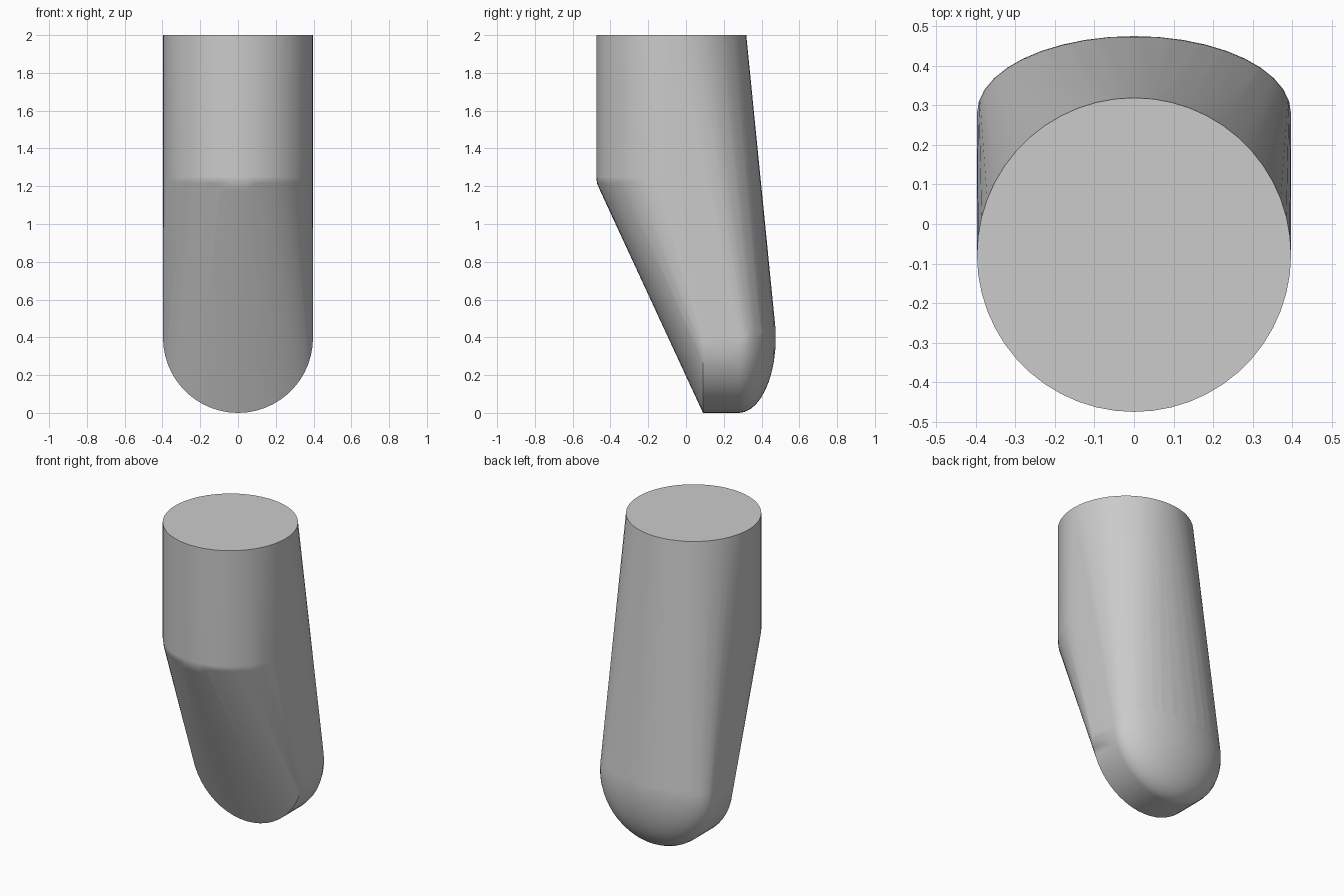
import bpy
import bmesh
from math import cos, sin, pi, radians

cube = bpy.data.objects.get("Cube")
if cube:
    bpy.data.objects.remove(cube, do_unlink=True)

RADIUS = 0.397
SIDES = 52

# Plain grey material
grey = bpy.data.materials.new("plain_grey")
grey.use_nodes = True
colour = (0.6, 0.6, 0.6, 1)
grey.diffuse_color = colour
grey.node_tree.nodes["Principled BSDF"].inputs["Base Color"].default_value = colour

bm = bmesh.new()


def ring(radius, place):
    """Add a circle of points, each placed by a function of its two offsets."""
    for i in range(SIDES):
        a = 2 * pi * i / SIDES
        bm.verts.new(place(radius * cos(a), radius * sin(a)))


# Upright round shaft with a softened lower rim
for z, r in ((2, RADIUS), (1.25, RADIUS), (1.215, 0.393), (1.18, 0.378)):
    ring(r, lambda u, v: (u, v - 0.078, z))

# Rounded toe: a flat-fronted disc with a domed back
ring(RADIUS, lambda u, v: (u, 0.09, v + RADIUS))
for i in range(10):
    t = i * pi / 20
    ring(RADIUS * cos(t), lambda u, v: (u, 0.28 + 0.195 * sin(t), v + RADIUS))
bm.verts.new((0, 0.475, RADIUS))

# Stretch one skin around the shaft and the toe
hull = bmesh.ops.convex_hull(bm, input=bm.verts[:])
inside = {g for g in hull["geom_interior"] + hull["geom_unused"]
          if isinstance(g, bmesh.types.BMVert)}
bmesh.ops.delete(bm, geom=list(inside), context="VERTS")
bmesh.ops.dissolve_limit(bm, angle_limit=radians(0.3),
                         verts=bm.verts[:], edges=bm.edges[:])
bmesh.ops.recalc_face_normals(bm, faces=bm.faces[:])

mesh = bpy.data.meshes.new("angled_peg")
bm.to_mesh(mesh)
bm.free()
mesh.materials.append(grey)
peg = bpy.data.objects.new("angled_peg", mesh)
bpy.context.collection.objects.link(peg)

# Smooth shading with a crisp top rim and toe edge
bpy.ops.object.select_all(action="DESELECT")
peg.select_set(True)
bpy.context.view_layer.objects.active = peg
bpy.ops.object.shade_smooth_by_angle(angle=radians(35))
normals = peg.modifiers.new("even_shading", "WEIGHTED_NORMAL")
normals.keep_sharp = True
